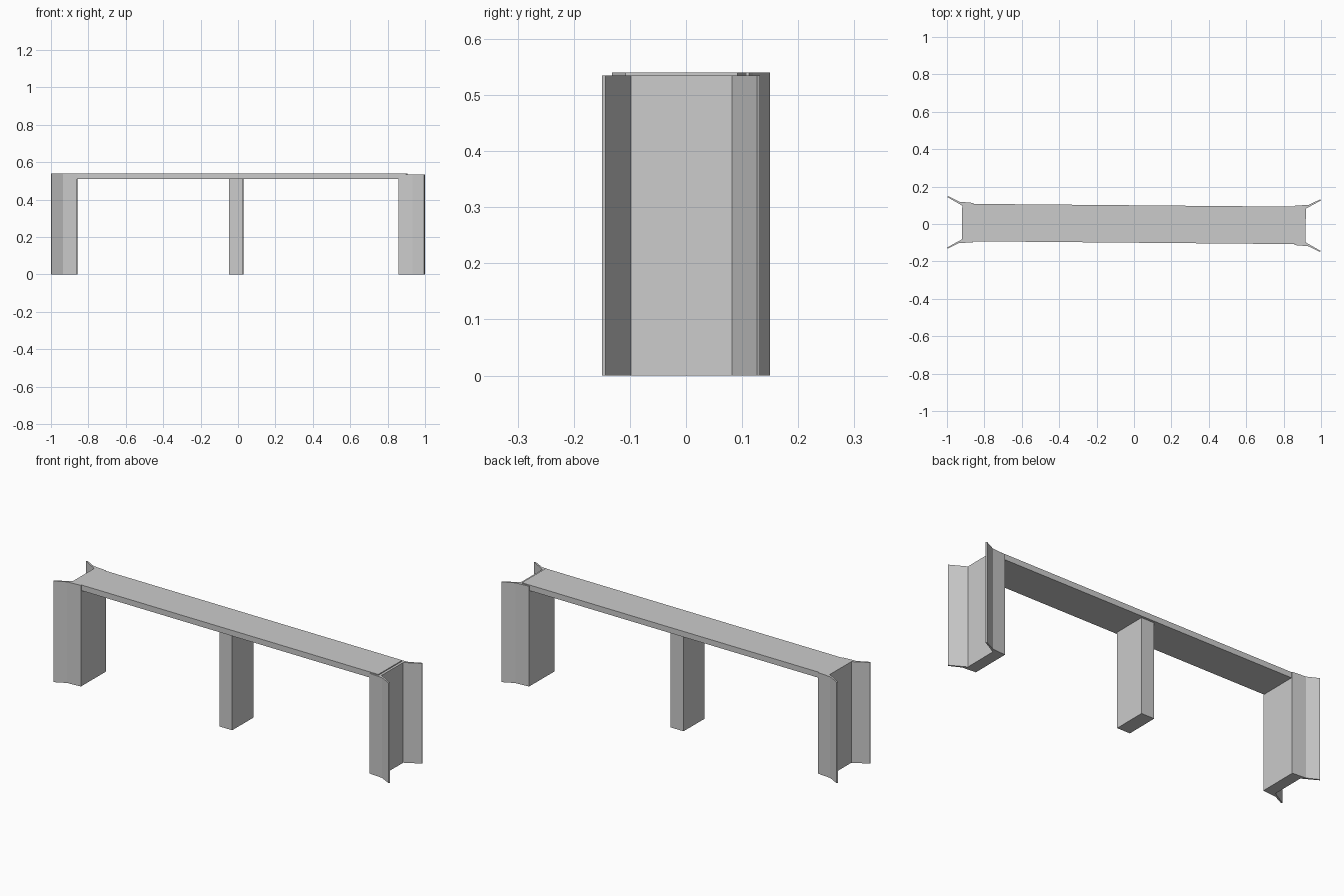
import bpy, bmesh
from mathutils import Matrix

if "Cube" in bpy.data.objects:
    bpy.data.objects.remove(bpy.data.objects["Cube"])

SKEW = Matrix.Rotation(-0.0088, 4, 'Z')  # the whole bridge is slightly turned


def prism(name, outline, z0, z1):
    """Extrude a plan outline from z0 to z1."""
    bm = bmesh.new()
    face = bm.faces.new([bm.verts.new((x, y, z0)) for x, y in outline])
    top = bmesh.ops.extrude_face_region(bm, geom=[face])["geom"]
    for v in top:
        if isinstance(v, bmesh.types.BMVert):
            v.co.z = z1
    bmesh.ops.recalc_face_normals(bm, faces=bm.faces[:])
    bm.transform(SKEW)
    mesh = bpy.data.meshes.new(name)
    bm.to_mesh(mesh)
    bm.free()
    obj = bpy.data.objects.new(name, mesh)
    bpy.context.collection.objects.link(obj)
    return obj


def rect(x0, x1, h):
    return [(x0, -h), (x1, -h), (x1, h), (x0, h)]


# Abutment plan: end wall with two splayed thin wing walls
half = [(0.858, 0.105), (0.935, 0.111), (0.995, 0.141), (0.999, 0.135), (0.918, 0.09)]
plan = half + [(x, -y) for x, y in reversed(half)]
prism("right_abutment", plan, 0, 0.535)
prism("left_abutment", [(-x - 0.001 if x < 0.99 else -x, y) for x, y in plan], 0, 0.54)

# Deck slab, stopping short of the right wall's outer face
prism("deck", rect(-0.86, 0.905, 0.1), 0.51, 0.54)

# Central pier
prism("pier", rect(-0.048, 0.028, 0.088), 0, 0.51)
